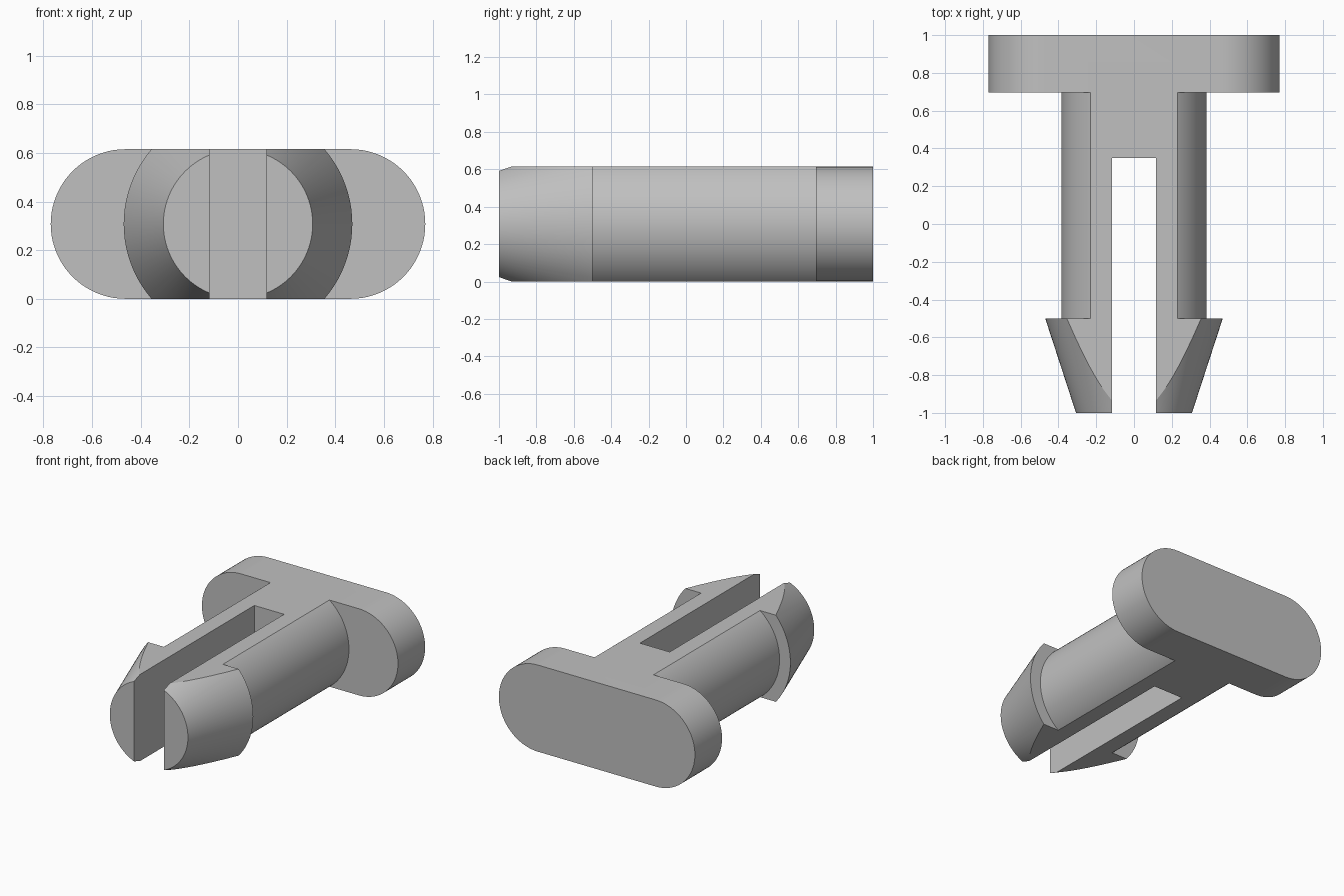
import bpy, bmesh, math
from mathutils import Matrix, Vector

default = bpy.data.objects.get("Cube")
if default:
    bpy.data.objects.remove(default, do_unlink=True)

HEIGHT = 0.615
R = HEIGHT / 2
HEAD_FRONT = 0.695

grey = bpy.data.materials.new("light_grey_plastic")
grey.use_nodes = True
colour = (0.53, 0.53, 0.53, 1)
grey.diffuse_color = colour
grey.node_tree.nodes["Principled BSDF"].inputs["Base Color"].default_value = colour


def finish(bm, name):
    bmesh.ops.recalc_face_normals(bm, faces=bm.faces)
    mesh = bpy.data.meshes.new(name)
    bm.to_mesh(mesh)
    bm.free()
    mesh.materials.append(grey)
    obj = bpy.data.objects.new(name, mesh)
    bpy.context.collection.objects.link(obj)
    return obj


def box(name, low, high):
    bm = bmesh.new()
    bmesh.ops.create_cube(bm, size=1)
    low, high = Vector(low), Vector(high)
    size = high - low
    bm.transform(Matrix.Translation((low + high) / 2) @ Matrix.Diagonal((*size, 1)))
    return finish(bm, name)


def lathe(name, profile, sides=96):
    """Solid of revolution about the y axis at mid height; profile is (radius, y)."""
    bm = bmesh.new()
    rings = [[bm.verts.new((r * math.cos(2 * math.pi * i / sides), y,
                            R + r * math.sin(2 * math.pi * i / sides)))
              for i in range(sides)] for r, y in profile]
    for a, b in zip(rings, rings[1:]):
        for i in range(sides):
            j = (i + 1) % sides
            bm.faces.new((a[i], a[j], b[j], b[i]))
    bm.faces.new(rings[0])
    bm.faces.new(rings[-1])
    return finish(bm, name)


def stadium(name, half_length, front, back, steps=40):
    """Slab with rounded ends, extruded along y."""
    bm = bmesh.new()
    outline = []
    for side in (1, -1):
        for i in range(steps + 1):
            a = -math.pi / 2 + math.pi * i / steps
            outline.append((side * (half_length - R + R * math.cos(a)),
                            R + side * R * math.sin(a)))
    face = bm.faces.new([bm.verts.new((x, front, z)) for x, z in outline])
    extruded = bmesh.ops.extrude_face_region(bm, geom=[face])["geom"]
    bmesh.ops.translate(bm, vec=(0, back - front, 0),
                        verts=[v for v in extruded if isinstance(v, bmesh.types.BMVert)])
    return finish(bm, name)


def boolean(target, cutter, operation):
    bpy.context.view_layer.objects.active = target
    mod = target.modifiers.new(operation.lower(), "BOOLEAN")
    mod.operation, mod.object, mod.solver = operation, cutter, "EXACT"
    bpy.ops.object.modifier_apply(modifier=mod.name)
    bpy.data.objects.remove(cutter, do_unlink=True)


# Round shank with flared snap barbs, flattened top and bottom
clip = lathe("split_clip", [(0.307, -1), (0.47, -0.5), (0.385, -0.5), (0.385, 0.85)])
boolean(clip, box("flat_sides", (-1, -2, 0), (1, 2, HEIGHT)), "INTERSECT")

# Slot separating the two prongs
boolean(clip, box("slot", (-0.117, -2, -1), (0.117, 0.35, 2)), "DIFFERENCE")

# Rounded head joined to the shank
boolean(clip, stadium("head", 0.77, HEAD_FRONT, 1), "UNION")

bpy.ops.object.select_all(action="DESELECT")
clip.select_set(True)
bpy.context.view_layer.objects.active = clip
bpy.ops.object.shade_smooth_by_angle(angle=math.radians(25))
